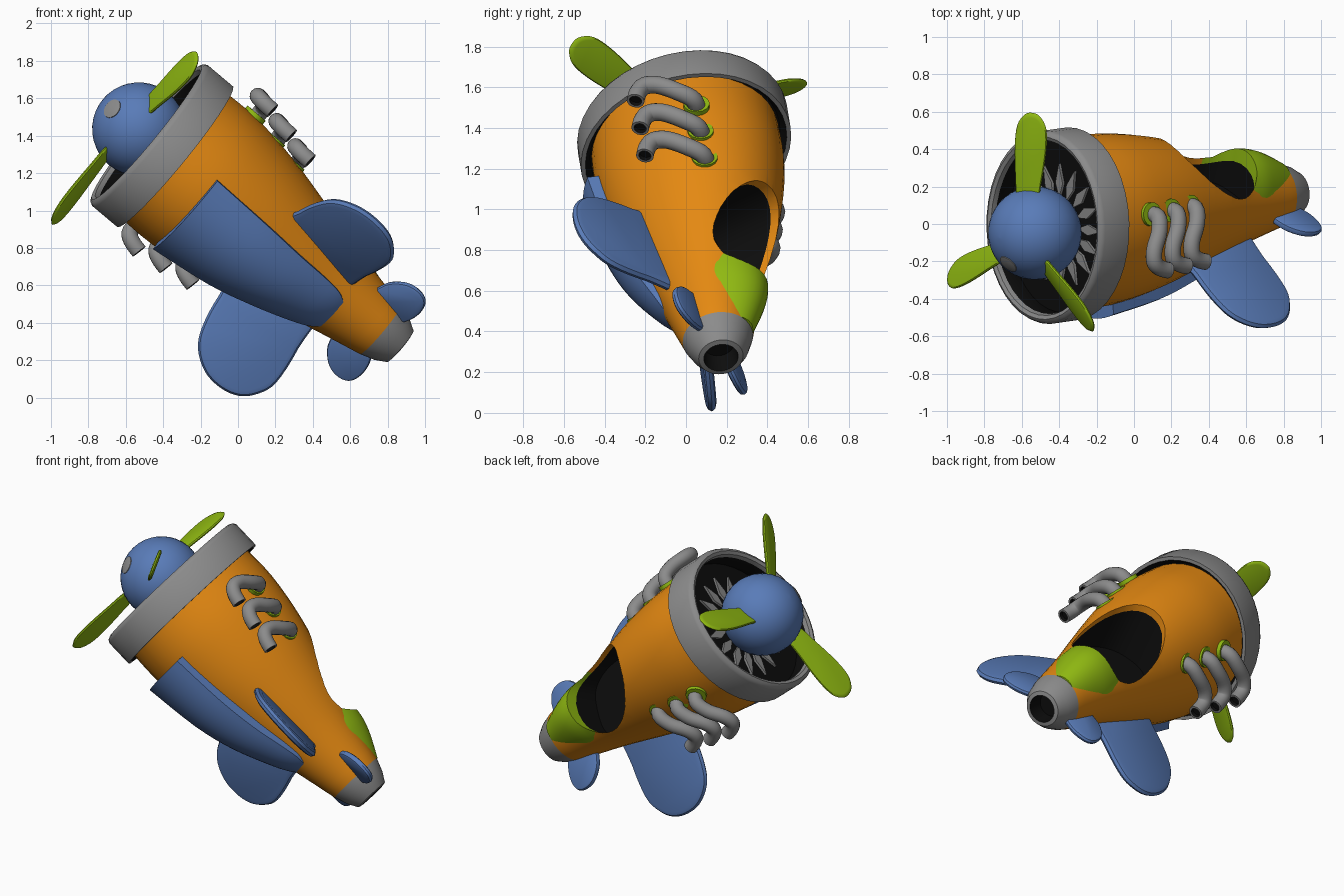
import bpy, bmesh, math
from mathutils import Vector as V, Matrix

if "Cube" in bpy.data.objects:
    bpy.data.objects.remove(bpy.data.objects["Cube"])

# plane frame: local x = sideways, y = nose to tail, z = plane's up
AFT = V((.76, .108, -.64)).normalized()
SIDE = V((.59, -.48, .65))
SIDE = (SIDE - AFT * SIDE.dot(AFT)).normalized()
UP = SIDE.cross(AFT)
FRAME = Matrix.Translation((-.41, -.01, 1.35)) @ Matrix((SIDE, AFT, UP)).transposed().to_4x4()


def mat(name, r, g, b):
    m = bpy.data.materials.new(name)
    m.diffuse_color = (r, g, b, 1)
    m.use_nodes = True
    m.node_tree.nodes["Principled BSDF"].inputs["Base Color"].default_value = m.diffuse_color
    return m


ORANGE = mat("orange", .78, .25, .006)
BLUE = mat("blue", .10, .20, .48)
GREEN = mat("green", .28, .49, .006)
GREY = mat("grey", .26, .26, .26)
BLACK = mat("black", .004, .004, .004)


def smooth(pts, n=4, closed=False):
    """Catmull-Rom refinement of a short list of points."""
    p = [V(q) for q in pts]
    k = len(p)
    out = []
    for i in range(k if closed else k - 1):
        if closed:
            a, b, c, d = p[i - 1], p[i], p[(i + 1) % k], p[(i + 2) % k]
        else:
            a, b, c, d = p[max(i - 1, 0)], p[i], p[i + 1], p[min(i + 2, k - 1)]
        for j in range(n):
            t = j / n
            out.append(.5 * (2 * b + (c - a) * t + (2 * a - 5 * b + 4 * c - d) * t * t
                             + (3 * b - a - 3 * c + d) * t ** 3))
    return out if closed else out + [p[-1]]


def loft(name, rings, mats, paint=lambda i: 0, caps=True):
    """Skin closed rings of points; paint gives the material of each strip."""
    bm = bmesh.new()
    vs = [[bm.verts.new(p) for p in r] for r in rings]
    n = len(rings[0])
    for i in range(len(rings) - 1):
        for j in range(n):
            k = (j + 1) % n
            bm.faces.new((vs[i][j], vs[i][k], vs[i + 1][k], vs[i + 1][j])).material_index = paint(i)
    if caps:
        bm.faces.new(vs[0]).material_index = paint(0)
        bm.faces.new(vs[-1]).material_index = paint(len(rings) - 2)
    bmesh.ops.remove_doubles(bm, verts=bm.verts, dist=1e-5)
    bmesh.ops.recalc_face_normals(bm, faces=bm.faces)
    me = bpy.data.meshes.new(name)
    bm.to_mesh(me)
    bm.free()
    for m in mats:
        me.materials.append(m)
    ob = bpy.data.objects.new(name, me)
    bpy.context.collection.objects.link(ob)
    ob.matrix_world = FRAME
    return ob


def oval(s, a, top, bottom=None, n=40):
    bottom = top if bottom is None else bottom
    r = []
    for i in range(n):
        t = 2 * math.pi * i / n
        z = math.sin(t)
        r.append(V((a * math.cos(t), s, z * (top if z > 0 else bottom))))
    return r


def slab(name, outline, thick, normal, m):
    """Pillow-edged plate from an outline."""
    o = smooth(outline, 4, True)
    c = sum(o, V((0, 0, 0))) / len(o)
    nrm = V(normal).normalized() * thick / 2
    return loft(name, [[c + (p - c) * k + nrm * h for p in o]
                       for k, h in ((.88, -1), (.96, -.7), (1, 0), (.96, .7), (.88, 1))], [m])


def tube(name, path, radius, mats, hollow=False):
    steps = [(p, radius) for p in path]
    if hollow:
        d = (path[-1] - path[-2]).normalized()
        steps += [(path[-1], radius * .7), (path[-1] - d * .02, radius * .65)]
    ref = V((math.copysign(.6, path[0].x), 0, .7)) if hollow else V((0, 1, 0))
    rings = []
    for i, (p, r) in enumerate(steps):
        j = min(i, len(path) - 1)
        t = (path[min(j + 1, len(path) - 1)] - path[max(j - 1, 0)]).normalized()
        a = t.cross(ref).normalized()
        b = t.cross(a)
        rings.append([p + (a * math.cos(q * math.pi / 8) + b * math.sin(q * math.pi / 8)) * r
                      for q in range(16)])
    return loft(name, rings, mats, lambda i: 1 if hollow and i > len(path) - 1 else 0)


# fuselage with grey tail pipe and black bore
body = smooth([(.04, .425, .472), (.3, .428, .474), (.6, .385, .43), (.9, .315, .35),
               (1.2, .24, .26), (1.54, .17, .175)])
nb = len(body) - 1
body += [V((1.62, .145, .145)), V((1.68, .11, .11)), V((1.685, .085, .085)), V((1.58, .075, .075))]
fuselage = loft("fuselage", [oval(*q) for q in body], [ORANGE, GREY, BLACK],
                lambda i: 0 if i < nb else 1 if i < nb + 3 else 2)

# raised headrest fairing behind the cockpit
headrest = loft("headrest", [oval(*q) for q in smooth(
    [(1.04, .235, .30, .05), (1.25, .217, .297, .05), (1.38, .182, .265, .05), (1.54, .13, .185, .05)])], [GREEN])

# cockpit opening cut through both: coloured lip, black inside
hole = smooth([(0, .67), (.12, .70), (.21, .81), (.24, .96), (.222, 1.1), (.165, 1.2), (.08, 1.24),
               (-.08, 1.24), (-.165, 1.2), (-.222, 1.1), (-.24, .96), (-.21, .81), (-.12, .70)], 3, True)


def lip(p):
    a, b = .385 - .24 * (p.y - .6), .43 - .265 * (p.y - .6)
    return b * math.sqrt(max(0, 1 - (p.x / a) ** 2)) - .045


cutter = loft("cockpit_cutter", [[V((p.x, p.y, .03)) for p in hole], [V((p.x, p.y, lip(p))) for p in hole],
                                 [V((p.x, p.y, .8)) for p in hole]], [BLACK, ORANGE, GREEN], lambda i: i)
for f in cutter.data.polygons:
    if f.material_index == 1 and f.center.y > 1.12:
        f.material_index = 2
cutter.hide_render = True
bpy.context.view_layer.update()
for ob in (fuselage, headrest):
    mod = ob.modifiers.new("cut", 'BOOLEAN')
    mod.object = cutter
    mod.operation = 'DIFFERENCE'
    mod.solver = 'EXACT'
    mod.material_mode = 'TRANSFER'
    bpy.context.view_layer.objects.active = ob
    bpy.ops.object.modifier_apply(modifier="cut")
bpy.data.objects.remove(cutter)

# engine cowl ring: grey outside and lip, black inner wall
prof = [(.095, 0), (-.075, 0), (-.095, -.01), (-.104, -.028), (-.095, -.048), (-.07, -.055),
        (.05, -.05), (.095, -.022), (.095, 0)]
loft("cowl_ring", [oval(s, .474 + o, .533 + o) for s, o in prof], [GREY, BLACK],
     lambda i: 1 if i in (5, 6) else 0, caps=False)
loft("intake_back", [oval(.03, .44, .5), oval(.05, .44, .5)], [BLACK])

# fan vanes around the hub
for i in range(16):
    t = i * math.pi / 8
    r, q = V((math.cos(t), 0, math.sin(t))), V((-math.sin(t), 0, math.cos(t)))
    loft("fan_vane", [[r * d + q * w + V((0, s, 0)) for d, w in ((.15, 0), (.23, .03), (.335, 0), (.23, -.03))]
                      for s in (.015, .032)], [GREY])

# spinner and its painted spot
HUB = V((0, -.15, -.025))
loft("spinner", [[HUB + V((.25 * math.sin(a) * math.cos(t), -.25 * math.cos(a), .25 * math.sin(a) * math.sin(t)))
                  for t in [j * math.pi / 18 for j in range(36)]]
                 for a in [.01 + k * math.pi * .8 / 16 for k in range(17)]], [BLUE])
sd = V((.26, -.81, -.545)).normalized()
e1 = sd.cross(V((0, 0, 1))).normalized()
e2 = sd.cross(e1)
loft("spinner_spot", [[HUB + (sd * math.cos(a) + (e1 * math.cos(t) + e2 * math.sin(t)) * math.sin(a)) * rad
                       for t in [j * math.pi / 12 for j in range(24)]]
                      for a, rad in ((.22, .249), (.215, .253), (.12, .254), (.04, .254))], [GREY])

# three pitched propeller blades
for deg in (-14, 106, 226):
    t = math.radians(deg)
    r = V((math.cos(t), 0, math.sin(t)))
    tan = V((-math.sin(t), 0, math.cos(t)))
    ph = math.radians(-26)
    w = tan * math.cos(ph) + V((0, math.sin(ph), 0))
    c = V((0, -.21, -.06))
    slab("propeller_blade", [c + r * d + w * k for d, k in (
        (.17, -.05), (.32, -.075), (.5, -.092), (.62, -.085), (.685, -.045), (.7, 0),
        (.685, .045), (.62, .085), (.5, .092), (.32, .075), (.17, .05))], .022, r.cross(w), GREEN)

# blue belly fairing hugging the underside
rings = []
for s, a, b, h in smooth([(.3, .44, .555, 40), (.65, .39, .505, 40), (.9, .325, .435, 40), (1.12, .27, .335, 38),
                          (1.23, .238, .272, 33), (1.3, .2, .215, 20)]):
    arc = [math.radians(-90 - h + 2 * h * i / 16) for i in range(17)]
    rings.append([V((a * 1.01 * math.cos(t), s, b * math.sin(t))) for t in arc]
                 + [V((a * .8 * math.cos(t), s, b * .7 * math.sin(t))) for t in reversed(arc)])
loft("belly_fairing", rings, [BLUE])

WING = [(.05, .73), (.35, .755), (.52, .795), (.62, .855), (.685, .965), (.697, 1.085), (.668, 1.19),
        (.6, 1.26), (.5, 1.295), (.3, 1.265), (.05, 1.185)]
TAIL = [(.1, 1.35), (.2, 1.37), (.28, 1.40), (.345, 1.47), (.36, 1.55), (.33, 1.61),
        (.25, 1.63), (.16, 1.61), (.1, 1.55)]
PIPE = [(.33, .29, .22), (.42, .295, .25), (.49, .265, .2), (.54, .215, .125), (.57, .21, .065),
        (.583, .25, .03), (.59, .31, .012)]
for sg in (1, -1):
    side = "right" if sg > 0 else "left"
    # drooping wing and tailplane
    slab(side + "_wing", [V((sg * x, y, -.05 - .46 * x)) for x, y in WING], .05, (sg * .46, 0, 1), BLUE)
    slab(side + "_tailplane", [V((sg * x, y, -.01 - .1 * x)) for x, y in TAIL], .04, (sg * .1, 0, 1), BLUE)
    # exhaust stubs with green collars
    for k in range(3):
        path = [V((sg * (x - .036 * k), y + .165 * k, z - .014 * k)) for x, y, z in PIPE]
        tube(side + "_exhaust", smooth(path, 4), .044, [GREY, BLACK], True)
        d = V((sg * .88, 0, .47))
        base = V((sg * (.365 - .03 * k), .285 + .165 * k, .236 - .014 * k))
        tube(side + "_exhaust_collar", [base - d * .05, base + d * .025], .064, [GREEN])

# smooth shading with crisp edges
bpy.ops.object.select_all(action='DESELECT')
for ob in bpy.context.scene.objects:
    ob.select_set(True)
    bpy.context.view_layer.objects.active = ob
bpy.ops.object.shade_smooth_by_angle(angle=math.radians(38))
